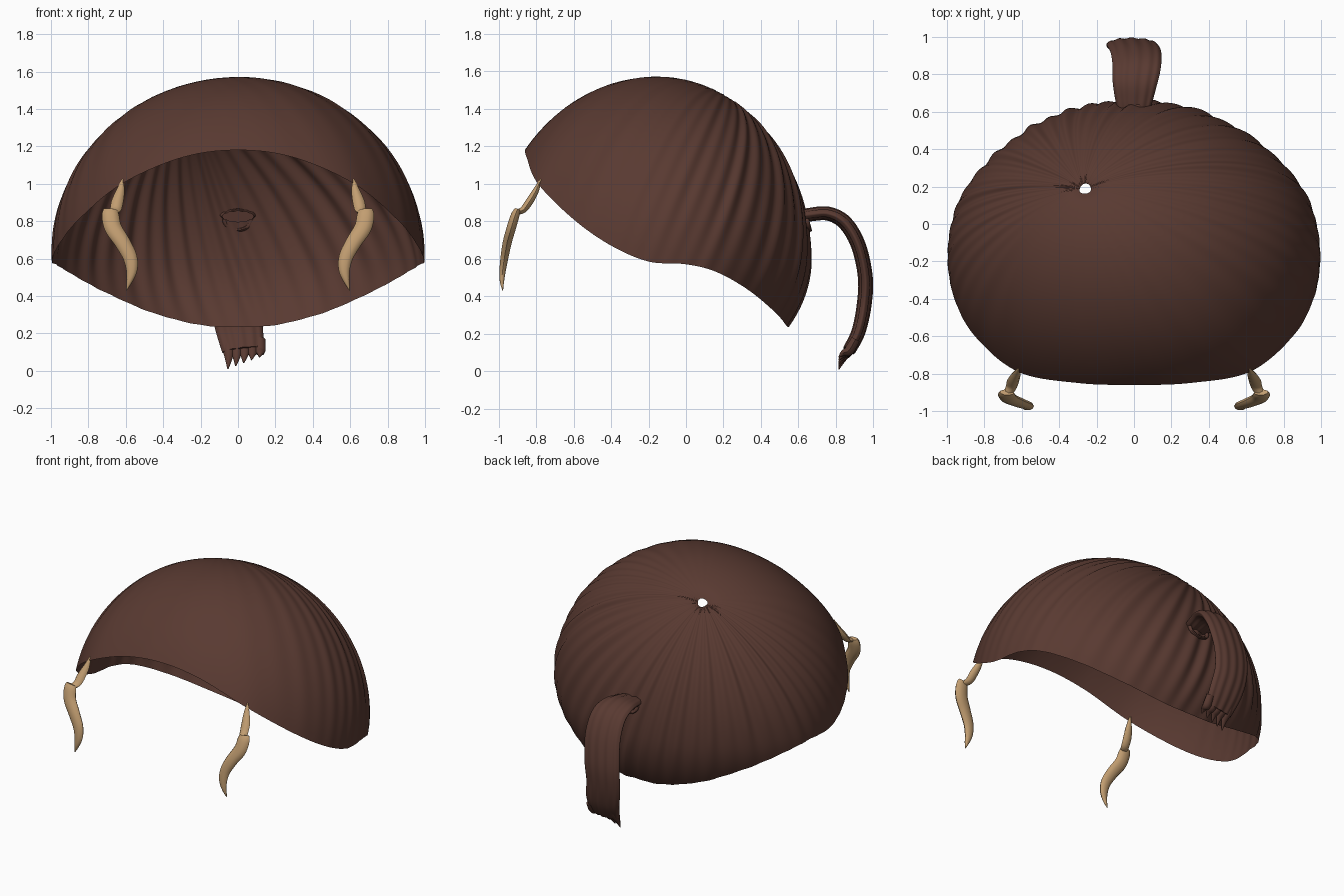
import bpy, bmesh, math
from mathutils import Vector

if "Cube" in bpy.data.objects:
    bpy.data.objects.remove(bpy.data.objects["Cube"])


def material(name, rgb):
    m = bpy.data.materials.new(name)
    m.diffuse_color = (*rgb, 1)
    m.use_nodes = True
    m.node_tree.nodes["Principled BSDF"].inputs["Base Color"].default_value = m.diffuse_color
    return m


BROWN = material("dark brown hair", (0.1, 0.042, 0.031))
TAN = material("tan hair", (0.54, 0.34, 0.165))


def spline(pts, steps, closed=False):
    """Catmull-Rom curve through points of any dimension."""
    n = len(pts)
    get = (lambda i: pts[i % n]) if closed else (lambda i: pts[max(0, min(n - 1, i))])
    out = []
    for i in range(n if closed else n - 1):
        p = [get(i + k) for k in (-1, 0, 1, 2)]
        for s in range(steps):
            t = s / steps
            out.append([0.5 * (2 * b + (c - a) * t + (2 * a - 5 * b + 4 * c - d) * t * t
                               + (3 * b - a - 3 * c + d) * t ** 3) for a, b, c, d in zip(*p)])
    if not closed:
        out.append(list(pts[-1]))
    return out


def loft(name, rings, mat, caps=True, angle=50):
    """Skin a list of closed rings."""
    bm = bmesh.new()
    vs = [[bm.verts.new(p) for p in r] for r in rings]
    n = len(rings[0])
    for a, b in zip(vs, vs[1:]):
        for i in range(n):
            bm.faces.new((a[i], a[(i + 1) % n], b[(i + 1) % n], b[i]))
    if caps:
        bm.faces.new(vs[0])
        bm.faces.new(vs[-1])
    bmesh.ops.recalc_face_normals(bm, faces=bm.faces)
    me = bpy.data.meshes.new(name)
    bm.to_mesh(me)
    bm.free()
    me.materials.append(mat)
    ob = bpy.data.objects.new(name, me)
    bpy.context.collection.objects.link(ob)
    bpy.ops.object.select_all(action='DESELECT')
    ob.select_set(True)
    bpy.context.view_layer.objects.active = ob
    bpy.ops.object.shade_smooth_by_angle(angle=math.radians(angle))
    return ob


def sweep(name, pts, mat, sides=12, steps=6, ridge=0.0, mirror=1):
    """Tube along points (x, y, z, half width, half thickness)."""
    path = spline(pts, steps)
    rings = []
    for i, p in enumerate(path):
        a, b = path[max(0, i - 1)], path[min(len(path) - 1, i + 1)]
        tan = (Vector(b[:3]) - Vector(a[:3])).normalized()
        side = (Vector((1, 0, 0)) - tan * tan.x).normalized()
        up = tan.cross(side)
        ring = []
        for k in range(sides):
            f = 2 * math.pi * k / sides
            h = max(p[4], 0.001) * (1 + ridge * math.cos(12 * f))
            q = Vector(p[:3]) + side * max(p[3], 0.001) * math.cos(f) + up * h * math.sin(f)
            ring.append((q.x * mirror, q.y, q.z))
        rings.append(ring)
    return loft(name, rings, mat)


# Hair cap: strands fan out from the crown over an ellipsoid down to the hairline
half = [(0, -.86, 1.18), (.3, -.85, 1.14), (.62, -.79, 1.0), (.85, -.6, .81),
        (.96, -.4, .67), (.995, -.2, .585), (.975, 0, .57), (.91, .16, .53),
        (.74, .33, .435), (.47, .475, .315), (.2, .535, .245), (0, .545, .235)]
rim = spline(half + [(-x, y, z) for x, y, z in half[-2:0:-1]], 18, closed=True)
C = Vector((0, -.15, .6))
crown = (Vector((-.27, .19, 1.43)) - C).normalized()


def shell_radius(d):
    b = .877 if d.y < 0 else .81
    c = .97 if d.z > 0 else .71
    return (d.x ** 2 + (d.y / b) ** 2 + (d.z / c) ** 2) ** -.5


rings = []
ROWS = 36
for j in range(ROWS + 1):
    t = .022 + .978 * (j / ROWS) ** 1.15
    ring = []
    for i, p in enumerate(rim):
        v = Vector(p) - C
        end = v.normalized()
        d = crown.slerp(end, t)
        fit = v.length / shell_radius(end)
        f = 2 * math.pi * i / len(rim)
        back = min(1, max(0, .62 - .6 * math.cos(f)))
        wave = math.sin(44 * f + 1.5 * math.sin(5 * f)) + .5 * math.sin(27 * f + 1)
        amp = .0075 * back * min(1, t / .45) * min(1, .25 + 3 * (1 - t))
        r = shell_radius(d) * (1 + (fit - 1) * t ** 3) + amp * wave
        r *= 1 - .03 * math.exp(-(t / .04) ** 2)
        ring.append(C + d * r)
    rings.append(ring)
loft("hair_cap", rings, BROWN, caps=False, angle=80)

# Ponytail: flat ridged strap arching out of the back
sweep("ponytail", [(0, .60, .825, .085, .03), (0, .66, .835, .10, .033),
                   (.005, .76, .84, .12, .034), (.015, .85, .79, .13, .036),
                   (.01, .92, .67, .135, .036), (-.01, .957, .5, .135, .036),
                   (-.015, .95, .35, .13, .036), (.01, .92, .21, .125, .034),
                   (.025, .87, .11, .11, .032)], BROWN, sides=72, ridge=.1)

# Ragged strand tips at the ponytail end
for k in range(5):
    x = -.05 + .042 * k
    z = .01 + .016 * k
    sweep("ponytail_tip", [(x, .905, .17, .028, .024), (x, .87, .11, .03, .026),
                           (x, .84, .06 + z * .5, .02, .016),
                           (x - .004, .815, z, .003, .003)], BROWN, sides=8, steps=4)

# Hair tie: small ring where the ponytail leaves the cap
tie = []
for i in range(32):
    f = 2 * math.pi * i / 32
    out = Vector((math.cos(f), -.2 * math.sin(f), .75 * math.sin(f)))
    mid = Vector((0, .645, .805)) + out * .07
    tie.append([mid + out * .013 * math.cos(g) + Vector((0, .013 * math.sin(g), 0))
                for g in [2 * math.pi * k / 8 for k in range(8)]])
loft("hair_tie", tie + [tie[0]], BROWN, caps=False)

# Front locks: a short root piece and a curling lower piece on each side
for m, label in ((1, "right"), (-1, "left")):
    sweep(label + "_lock_root", [(.618, -.775, 1.025, .004, .004), (.628, -.80, .965, .022, .016),
                                 (.645, -.835, .905, .032, .02), (.655, -.868, .862, .03, .018),
                                 (.672, -.9, .848, .024, .014)], TAN, sides=8, steps=4, mirror=m)
    sweep(label + "_lock_curl", [(.68, -.9, .862, .038, .016), (.682, -.912, .83, .046, .024),
                                 (.668, -.932, .765, .046, .026), (.62, -.953, .69, .042, .025),
                                 (.578, -.968, .61, .038, .022), (.568, -.978, .54, .03, .018),
                                 (.58, -.982, .48, .016, .012), (.597, -.978, .43, .002, .002)],
          TAN, sides=10, steps=5, mirror=m)
